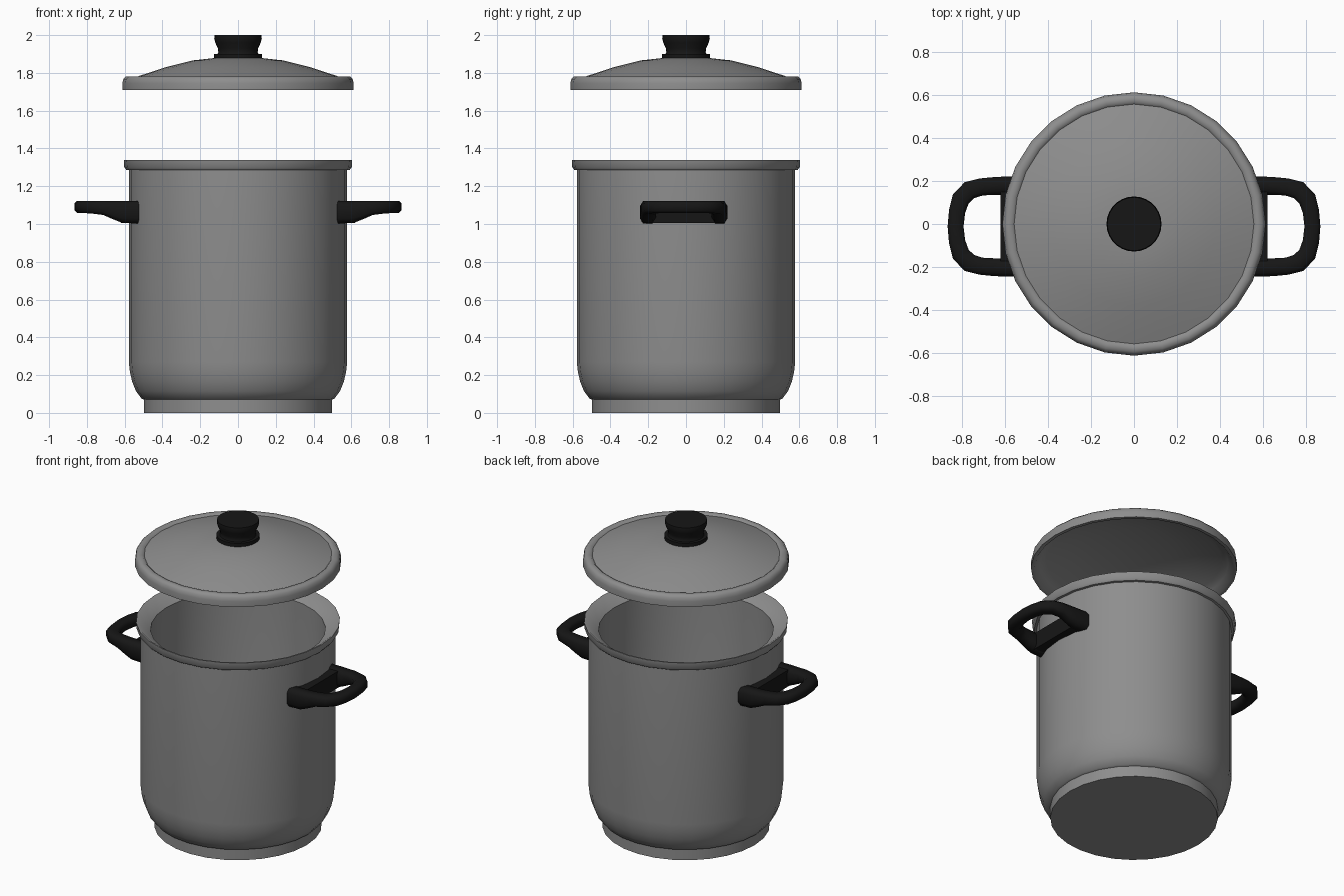
import bpy, bmesh, math
from mathutils import Vector

if "Cube" in bpy.data.objects:
    bpy.data.objects.remove(bpy.data.objects["Cube"])

SIDES = 28


def material(name, value):
    m = bpy.data.materials.new(name)
    m.diffuse_color = (value, value, value, 1)
    m.use_nodes = True
    m.node_tree.nodes["Principled BSDF"].inputs["Base Color"].default_value = m.diffuse_color
    return m


black = material("black_plastic", 0.008)
steel = material("dark_steel", 0.27)


def finish(name, bm, mat, angle=35):
    bmesh.ops.remove_doubles(bm, verts=bm.verts, dist=0.0005)
    bmesh.ops.recalc_face_normals(bm, faces=bm.faces)
    me = bpy.data.meshes.new(name)
    bm.to_mesh(me)
    bm.free()
    ob = bpy.data.objects.new(name, me)
    bpy.context.collection.objects.link(ob)
    me.materials.append(mat)
    bpy.ops.object.select_all(action='DESELECT')
    ob.select_set(True)
    bpy.context.view_layer.objects.active = ob
    bpy.ops.object.shade_smooth_by_angle(angle=math.radians(angle))
    return ob


def skin(bm, rings):
    """Bridge successive rings of points with quads."""
    loops = [[bm.verts.new(p) for p in r] for r in rings]
    for a, b in zip(loops, loops[1:]):
        n = len(a)
        for i in range(n):
            j = (i + 1) % n
            bm.faces.new((a[i], a[j], b[j], b[i]))
    return loops


def lathe(name, profile, mat, angle=35):
    bm = bmesh.new()
    turn = [2 * math.pi * i / SIDES for i in range(SIDES)]
    skin(bm, [[(r * math.cos(t), r * math.sin(t), z) for t in turn] for r, z in profile])
    return finish(name, bm, mat, angle)


# Pot: outside from the base up, over the flared lip, then down the inside
lathe("pot", [
    (0, 0), (0.497, 0), (0.497, 0.07), (0.51, 0.075), (0.54, 0.115), (0.56, 0.165),
    (0.572, 0.215), (0.578, 0.27), (0.578, 1.285), (0.592, 1.287), (0.602, 1.30),
    (0.605, 1.34), (0.596, 1.34), (0.519, 1.283), (0.519, 0.27), (0.507, 0.18),
    (0.475, 0.115), (0.44, 0.10), (0, 0.10)], steel, 42)

# Lid: hollow dome with a rolled edge
lathe("lid", [
    (0, 1.879), (0.13, 1.878), (0.24, 1.866), (0.38, 1.831), (0.52, 1.785), (0.557, 1.772),
    (0.568, 1.782), (0.593, 1.781), (0.607, 1.767), (0.612, 1.745), (0.612, 1.71),
    (0.59, 1.71), (0.56, 1.745), (0.52, 1.765), (0.38, 1.811), (0.24, 1.846), (0, 1.859)],
    steel, 50)

# Knob: foot ring, narrow waist, flared head
lathe("knob", [
    (0, 1.87), (0.128, 1.87), (0.128, 1.901), (0.108, 1.901), (0.104, 1.91),
    (0.107, 1.93), (0.12, 1.96), (0.126, 1.98), (0.124, 2.0), (0, 2.0)], black)

# Handles: U-shaped grip with rounded section, plus a mounting block at the wall
ARM = [  # x, y, half width, bottom z, top z
    (0.525, 0.19, 0.042, 1.003, 1.121), (0.61, 0.19, 0.042, 1.005, 1.121),
    (0.66, 0.188, 0.041, 1.025, 1.121), (0.71, 0.184, 0.04, 1.048, 1.123),
    (0.765, 0.169, 0.043, 1.056, 1.123), (0.805, 0.128, 0.042, 1.058, 1.123),
    (0.822, 0.07, 0.038, 1.058, 1.123), (0.829, 0.0, 0.037, 1.058, 1.123)]
PATH = ARM + [(x, -y, w, a, b) for x, y, w, a, b in reversed(ARM[:-1])]
SECTION = [(1, .55), (.6, 1), (-.6, 1), (-1, .55), (-1, -.55), (-.6, -1), (.6, -1), (1, -.55)]


def handle(name, side):
    bm = bmesh.new()
    rings = []
    for i, (x, y, w, lo, hi) in enumerate(PATH):
        p, q = PATH[max(i - 1, 0)], PATH[min(i + 1, len(PATH) - 1)]
        d = Vector((q[0] - p[0], q[1] - p[1])).normalized()
        mid, h = (lo + hi) / 2, (hi - lo) / 2
        rings.append([(side * (x - d.y * u * w), y + d.x * u * w - 0.012, mid + v * h)
                      for u, v in SECTION])
    loops = skin(bm, rings)
    bm.faces.new(loops[0])
    bm.faces.new(loops[-1])
    block = bmesh.ops.create_cube(bm, size=1)["verts"]
    for v in block:
        v.co = (side * (0.575 + v.co.x * 0.09), v.co.y * 0.36 - 0.012, 1.06 + v.co.z * 0.108)
    finish(name, bm, black, 60)


handle("right_handle", 1)
handle("left_handle", -1)
